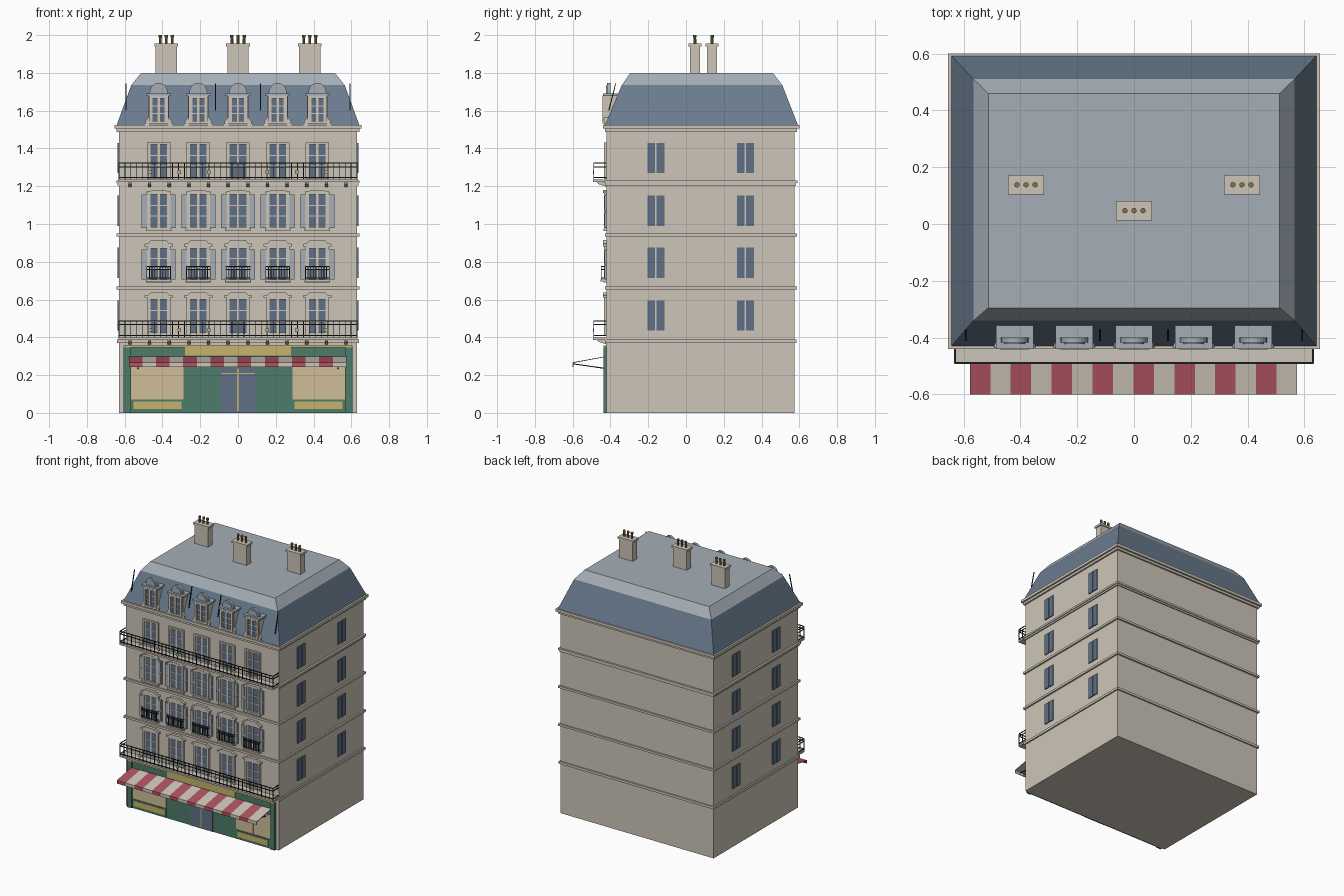
import bpy
import bmesh
import math
from mathutils import Matrix, Vector

cube = bpy.data.objects.get("Cube")
if cube:
    bpy.data.objects.remove(cube, do_unlink=True)


def material(name, rgb):
    lin = [(c / 255 / 12.92) if c < 11 else ((c / 255 + 0.055) / 1.055) ** 2.4 for c in rgb]
    m = bpy.data.materials.new(name)
    m.use_nodes = True
    m.diffuse_color = (*lin, 1)
    m.node_tree.nodes["Principled BSDF"].inputs["Base Color"].default_value = (*lin, 1)
    return m


STONE = material("warm stone", (205, 197, 184))
SLATE = material("blue slate", (106, 124, 143))
ZINC = material("pale zinc", (165, 174, 182))
GLASS = material("window glass", (96, 112, 134))
IRON = material("dark iron", (36, 42, 46))
GREEN = material("shop green", (76, 124, 104))
GOLD = material("dull gold", (200, 178, 110))
RED = material("awning red", (176, 84, 98))
CREAM = material("shop window cream", (208, 190, 152))
BRASS = material("chimney pot brass", (138, 116, 66))


class Part:
    """Collects simple solids into one named object."""

    def __init__(self, name, *mats):
        self.name, self.mats, self.bm = name, mats, bmesh.new()

    def box(self, x0, x1, y0, y1, z0, z1):
        mid = Vector((x0 + x1, y0 + y1, z0 + z1)) / 2
        size = Matrix.Diagonal((x1 - x0, y1 - y0, z1 - z0, 1))
        bmesh.ops.create_cube(self.bm, size=1, matrix=Matrix.Translation(mid) @ size)

    def prism(self, pts, a, b, axis="y", mat=0):
        def place(p, t):
            return (p[0], t, p[1]) if axis == "y" else (t, p[0], p[1])
        lo = [self.bm.verts.new(place(p, a)) for p in pts]
        hi = [self.bm.verts.new(place(p, b)) for p in pts]
        faces = [self.bm.faces.new(lo), self.bm.faces.new(hi[::-1])]
        for i in range(len(pts)):
            j = (i + 1) % len(pts)
            faces.append(self.bm.faces.new((lo[i], hi[i], hi[j], lo[j])))
        for f in faces:
            f.material_index = mat

    def tube(self, x, y, z0, z1, r0, r1, sides=10):
        at = Matrix.Translation((x, y, (z0 + z1) / 2))
        bmesh.ops.create_cone(self.bm, cap_ends=True, segments=sides, radius1=r0,
                              radius2=r1, depth=z1 - z0, matrix=at)

    def done(self):
        bmesh.ops.recalc_face_normals(self.bm, faces=self.bm.faces)
        me = bpy.data.meshes.new(self.name)
        self.bm.to_mesh(me)
        self.bm.free()
        for m in self.mats:
            me.materials.append(m)
        ob = bpy.data.objects.new(self.name, me)
        bpy.context.collection.objects.link(ob)
        return ob


W, F, B = 0.63, -0.42, 0.575          # wall half width, front, back
BAYS = [i * 0.21 for i in range(-2, 3)]

# Walls, string courses and cornice
walls = Part("walls", STONE)
walls.box(-W, W, F, B, 0, 1.5)
walls.done()

bands = Part("string_courses", STONE)
for z, h, out in [(0.37, 0.018, 0.01), (0.652, 0.016, 0.012), (0.935, 0.016, 0.012),
                  (1.205, 0.012, 0.008), (1.217, 0.014, 0.014), (1.488, 0.017, 0.012),
                  (1.505, 0.02, 0.025)]:
    bands.box(-W - out, W + out, F - out * 0.8, B + out, z, z + h)
bands.done()

# Mansard roof: steep slate slope, shallow zinc slope, flat top
roof = Part("mansard_roof", SLATE, ZINC)
rings = []
for x, y0, y1, z in [(0.643, -0.43, 0.593, 1.522), (0.565, -0.34, 0.51, 1.735),
                     (0.513, -0.295, 0.46, 1.8)]:
    rings.append([roof.bm.verts.new(p) for p in
                  [(-x, y0, z), (x, y0, z), (x, y1, z), (-x, y1, z)]])
for k in range(2):
    for i in range(4):
        j = (i + 1) % 4
        f = roof.bm.faces.new((rings[k][i], rings[k][j], rings[k + 1][j], rings[k + 1][i]))
        f.material_index = k
roof.bm.faces.new(rings[2]).material_index = 1
roof.bm.faces.new(rings[0][::-1])
roof.done()

# Chimneys with three pots each
stacks, pots = Part("chimney_stacks", STONE), Part("chimney_pots", BRASS)
for cx, cy in [(-0.38, 0.138), (0, 0.047), (0.38, 0.138)]:
    stacks.box(cx - 0.056, cx + 0.056, cy - 0.027, cy + 0.027, 1.78, 1.94)
    stacks.box(cx - 0.063, cx + 0.063, cy - 0.034, cy + 0.034, 1.94, 1.955)
    for dx in (-0.032, 0, 0.032):
        pots.tube(cx + dx, cy, 1.95, 1.99, 0.008, 0.007)
        pots.tube(cx + dx, cy, 1.988, 2.0, 0.0095, 0.0095)
stacks.done()
pots.done()

# Front windows: glass, surrounds, glazing bars, shutters
glass, trim = Part("window_glass", GLASS), Part("window_surrounds", STONE)
bars, shutters = Part("glazing_bars", STONE), Part("shutters", ZINC)


def window(x, z0, z1, half, y, border=0.012):
    glass.box(x - half, x + half, y - 0.004, y + 0.004, z0, z1)
    for s in (-1, 1):
        a, b = sorted((x + s * half, x + s * (half + border)))
        trim.box(a, b, y - 0.013, y, z0 - border, z1 + border)
        c = x + s * (half - 0.003)
        bars.box(c - 0.003, c + 0.003, y - 0.008, y, z0, z1)
    trim.box(x - half, x + half, y - 0.013, y, z1, z1 + border)
    trim.box(x - half, x + half, y - 0.013, y, z0 - border, z0)
    bars.box(x - 0.006, x + 0.006, y - 0.009, y, z0, z1)
    for k in (1, 2):
        z = z0 + (z1 - z0) * k / 3
        bars.box(x - half, x + half, y - 0.007, y, z - 0.003, z + 0.003)


def hood(x, z, half, rise):
    trim.prism([(x - half, z), (x + half, z), (x + half, z + rise * 0.4), (x + half * 0.72, z + rise * 0.5),
                (x + half * 0.55, z + rise), (x - half * 0.55, z + rise),
                (x - half * 0.72, z + rise * 0.5), (x - half, z + rise * 0.4)], F - 0.02, F)


for x in BAYS:
    window(x, 0.425, 0.6, 0.05, F)
    hood(x, 0.612, 0.075, 0.026)
    window(x, 0.71, 0.87, 0.05, F)
    hood(x, 0.882, 0.075, 0.032)
    window(x, 0.985, 0.985 + 0.17, 0.05, F)
    hood(x, 1.165, 0.066, 0.014)
    window(x, 1.25, 1.42, 0.05, F)
    for z0, z1 in [(0.705, 0.865), (0.98, 1.155)]:
        trim.box(x - 0.068, x + 0.068, F - 0.016, F, z0 - 0.016, z0 - 0.004)
        for s in (-1, 1):
            c = x + s * 0.076
            shutters.box(c - 0.014, c + 0.014, F - 0.008, F, z0, z1)
            for k in range(2):
                h = (z1 - z0) / 2
                shutters.box(c - 0.009, c + 0.009, F - 0.011, F, z0 + k * h + 0.008, z0 + k * h + h - 0.008)

# Dormers with zinc hoods and arched crests
dormers, caps = Part("dormer_bodies", STONE), Part("dormer_roofs", ZINC)
for x in BAYS:
    dormers.box(x - 0.055, x + 0.055, -0.428, -0.35, 1.52, 1.68)
    window(x, 1.545, 1.665, 0.038, -0.428, 0.014)
    for s in (-1, 1):
        dormers.prism([(x + s * 0.05, 1.525), (x + s * 0.073, 1.525), (x + s * 0.07, 1.545),
                       (x + s * 0.055, 1.565)], -0.435, -0.41)
    caps.box(x - 0.066, x + 0.066, -0.44, -0.35, 1.678, 1.692)
    for r, y in [(0.048, -0.418), (0.036, -0.423)]:
        arc = [math.pi * i / 12 for i in range(13)]
        caps.prism([(x + r * math.cos(t), 1.692 + r * 1.15 * math.sin(t)) for t in arc], y, -0.4)
for part in (trim, bars, shutters, dormers, caps):
    part.done()

# Side windows: pairs of narrow panes on both flanks
for z in (0.435, 0.715, 0.99, 1.27):
    for y in (-0.16, 0.314):
        for s in (-1, 1):
            for dy in (-0.024, 0.024):
                a, b = sorted((s * W, s * (W + 0.007)))
                glass.box(a, b, y + dy - 0.021, y + dy + 0.021, z, z + 0.16)
glass.done()

# Balconies, corbels and iron railings
slabs, rails = Part("balcony_slabs", STONE), Part("iron_railings", IRON)
badges = Part("railing_badges", GOLD)


def railing(x0, x1, y, z0, z1, count, bar_levels):
    t = 0.0025
    for z in bar_levels:
        rails.box(x0, x1, y - t, y + t, z - t, z + t)
        for x in (x0, x1):
            rails.box(x - t, x + t, y, F, z - t, z + t)
    for i in range(count + 1):
        x = x0 + (x1 - x0) * i / count
        rails.box(x - 0.0018, x + 0.0018, y - 0.0018, y + 0.0018, z0, z1)


for z in (0.387, 1.222):
    slabs.box(-0.633, 0.633, -0.493, F, z, z + 0.013)
    railing(-0.63, 0.63, -0.488, z + 0.013, z + 0.1, 40, (z + 0.023, z + 0.08, z + 0.1))
    for i in range(12):
        x = -0.572 + i * 0.104
        slabs.prism([(F, z), (-0.47, z), (-0.465, z - 0.01), (F, z - 0.025)], x - 0.008, x + 0.008, "x")
    for i in (-3, -2, -1, 1, 2, 3):
        badges.box(i * 0.155 - 0.009, i * 0.155 + 0.009, -0.493, -0.486, z + 0.043, z + 0.061)
for x in BAYS:
    slabs.box(x - 0.066, x + 0.066, -0.452, F, 0.695, 0.705)
    railing(x - 0.063, x + 0.063, -0.448, 0.705, 0.775, 9, (0.713, 0.76, 0.775))

# Slanted iron spikes on the front slope
for x in (-0.592, -0.12, 0.12, 0.592):
    rails.prism([(-0.412, 1.6), (-0.406, 1.6), (-0.37, 1.745), (-0.374, 1.745)], x - 0.003, x + 0.003, "x")
slabs.done()
badges.done()

# Shop front
shop, gilt = Part("shop_front", GREEN), Part("shop_gold_panels", GOLD)
panes, door = Part("shop_windows", CREAM), Part("shop_door", GLASS)
shop.box(-0.605, 0.605, -0.43, F, 0, 0.352)
gilt.box(-0.605, 0.605, -0.438, F, 0.346, 0.357)
gilt.box(-0.28, 0.28, -0.436, F, 0.305, 0.346)
for s in (-1, 1):
    a, b = sorted((s * 0.57, s * 0.607))
    shop.box(a, b, -0.438, F, 0, 0.346)
    a, b = sorted((s * 0.288, s * 0.566))
    panes.box(a, b, -0.433, F, 0.072, 0.25)
    gilt.box(a + 0.012, b - 0.012, -0.436, F, 0.02, 0.06)
    shop.box(a, b, -0.434, F, 0.01, 0.07)
    c = s * 0.427
    panes.box(c - 0.003, c + 0.003, -0.436, F, 0.072, 0.25)
door.box(-0.095, 0.095, -0.433, F, 0, 0.24)
gilt.box(-0.09, 0.09, -0.436, F, 0.205, 0.21)
gilt.box(-0.004, 0.004, -0.437, F, 0.01, 0.235)
for part in (shop, gilt, panes, door):
    part.done()

# Striped awning with valance and folding arms
awning = Part("striped_awning", RED, STONE)
step = 1.152 / 16
for i in range(16):
    x = -0.578 + i * step
    awning.prism([(-0.425, 0.3), (-0.6, 0.268), (-0.6, 0.244), (-0.596, 0.244),
                  (-0.596, 0.264), (-0.425, 0.296)], x, x + step, "x", i % 2)
awning.done()
for x in (-0.53, 0.53):
    rails.prism([(-0.425, 0.232), (-0.425, 0.238), (-0.596, 0.262), (-0.596, 0.257)], x - 0.003, x + 0.003, "x")
rails.done()
